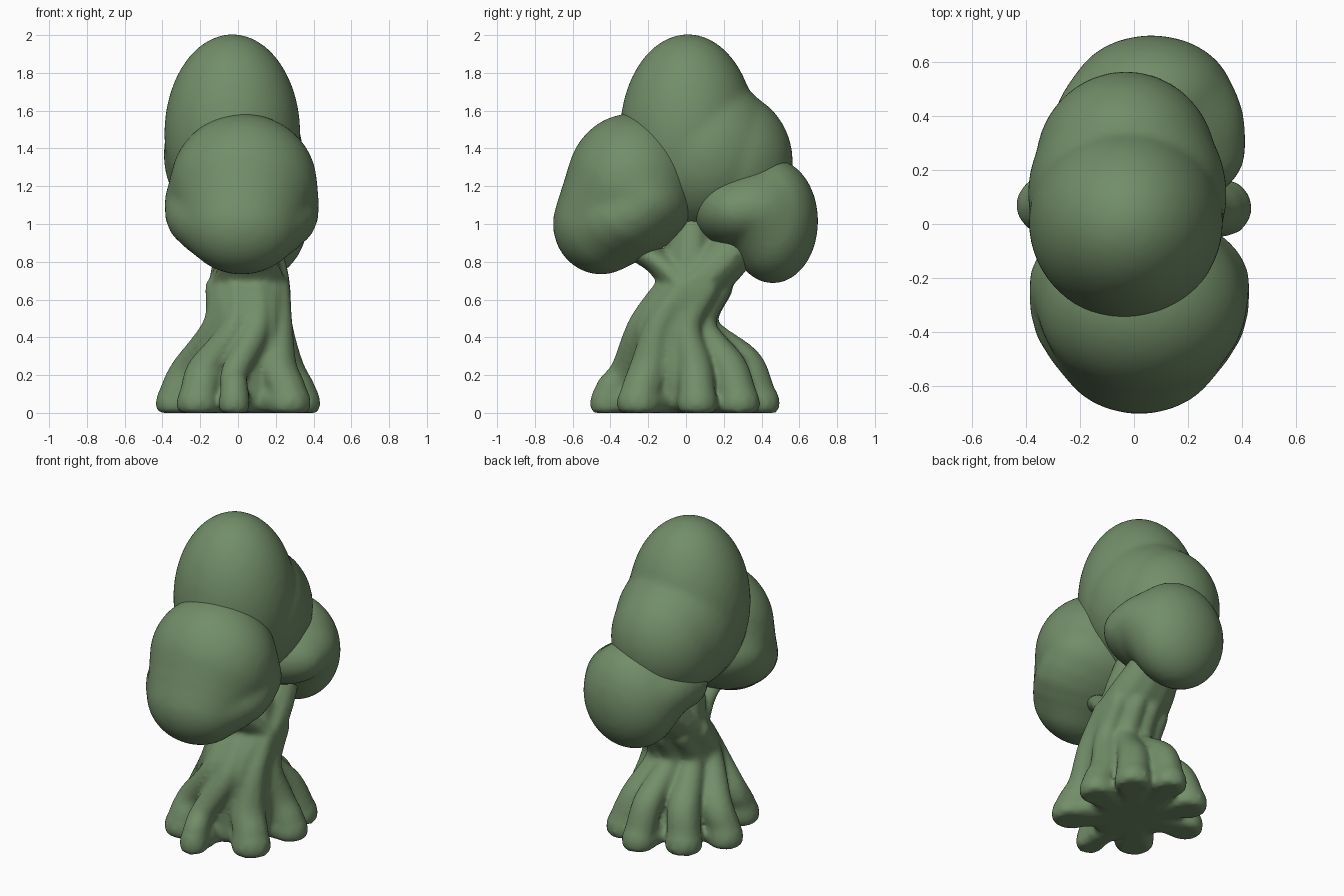
import bpy, bmesh
from mathutils import Vector, Matrix

green = bpy.data.materials.new("leaf_green")
green.diffuse_color = (0.17, 0.27, 0.14, 1)


def build(name, blobs, voxel, smooth, sub):
    """Fuse (centre, radii) ellipsoids into one soft skin."""
    bm = bmesh.new()
    for c, r in blobs:
        m = Matrix.Translation(c) @ Matrix.Diagonal((*r, 1))
        bmesh.ops.create_icosphere(bm, subdivisions=sub, radius=1, matrix=m)
    for v in bm.verts:
        v.co.z = max(v.co.z, 0)
    me = bpy.data.meshes.new(name)
    bm.to_mesh(me)
    bm.free()
    me.materials.append(green)
    ob = bpy.data.objects.new(name, me)
    bpy.context.collection.objects.link(ob)
    rm = ob.modifiers.new("fuse", 'REMESH')
    rm.mode = 'VOXEL'
    rm.voxel_size = voxel
    rm.use_smooth_shade = True
    sm = ob.modifiers.new("soften", 'SMOOTH')
    sm.factor = 0.5
    sm.iterations = smooth
    return ob


def limb(points, steps=7):
    """Ellipsoids along a smooth path of (x, y, z, rx, ry, rz)."""
    p = [Vector(q) for q in points]
    p = [p[0]] + p + [p[-1]]
    out = []
    for i in range(1, len(p) - 2):
        a, b, c, d = p[i - 1:i + 3]
        for k in range(steps + 1):
            t = k / steps
            q = 0.5 * (2 * b + (c - a) * t + (2 * a - 5 * b + 4 * c - d) * t * t
                       + (3 * b - a - 3 * c + d) * t ** 3)
            out.append((q[:3], q[3:]))
    return out


# foliage clusters
build("crown_foliage", [((-0.03, 0.01, 1.475), (0.36, 0.36, 0.53)),
                        ((-0.025, 0.11, 1.37), (0.368, 0.39, 0.41)),
                        ((-0.03, 0.22, 1.33), (0.335, 0.345, 0.375))], 0.02, 8, 5)
inner = (0.02, -0.225, 1.12, 0.41, 0.275, 0.25)
upper = (0.03, -0.29, 1.205, 0.39, 0.345, 0.38)
middle = (0.02, -0.33, 1.03, 0.4, 0.29, 0.225)
lower = (0.02, -0.45, 1.0, 0.31, 0.255, 0.268)
front = limb([inner, upper], 3) + limb([inner, middle, lower], 3) + limb([upper, lower], 4)
build("front_foliage", front, 0.02, 10, 4)
build("back_foliage", limb([(0.05, 0.28, 1.07, 0.365, 0.245, 0.205),
                            (0.055, 0.37, 1.075, 0.355, 0.26, 0.23),
                            (0.065, 0.46, 1.015, 0.305, 0.24, 0.33)], 5), 0.02, 8, 4)

# trunk and boughs
wood = limb([(0.01, 0, 0.05, 0.27, 0.3, 0.08), (0.02, -0.01, 0.2, 0.285, 0.29, 0.1),
             (0.05, -0.07, 0.38, 0.24, 0.235, 0.1), (0.06, -0.07, 0.5, 0.225, 0.22, 0.1),
             (0.06, 0.01, 0.64, 0.23, 0.2, 0.1), (0.06, 0.15, 0.77, 0.21, 0.17, 0.1),
             (0.06, 0.3, 0.92, 0.16, 0.14, 0.1)])
wood += limb([(0.06, 0.02, 0.65, 0.2, 0.15, 0.1), (0.04, 0.02, 0.82, 0.18, 0.14, 0.1),
              (0, 0.04, 1.05, 0.14, 0.11, 0.1)])
wood += limb([(0.06, -0.03, 0.7, 0.2, 0.12, 0.08), (0.05, -0.15, 0.80, 0.16, 0.08, 0.07),
              (0.02, -0.28, 0.88, 0.12, 0.07, 0.07)])

# root feet: foot x, y, radius, knee height
feet = [(-0.02, -0.425, 0.085, 0.22), (0.27, -0.25, 0.12, 0.25), (0.33, 0.06, 0.11, 0.24),
        (0.24, 0.28, 0.115, 0.26), (0.06, 0.395, 0.105, 0.28), (-0.18, 0.28, 0.115, 0.26),
        (-0.33, 0.07, 0.11, 0.24), (-0.21, -0.25, 0.12, 0.24)]
axis = Vector((0.06, -0.07, 0.46))
for x, y, r, h in feet:
    d = Vector((x, y, 0)).normalized()
    tw = Vector((-d.y, d.x, 0))
    up = axis + Vector((d.x * 0.17, d.y * 0.165, 0)) + tw * 0.05
    top = Vector((0.06, 0.04, 0.66)) + Vector((d.x * 0.17, d.y * 0.145, 0)) + tw * 0.05
    wood += limb([(x * .4, y * .4, 0.08, r, r, 0.1), (x, y, 0.06, r, r, 0.1)], 5)
    wood += limb([(x, y, 0.04, r, r, 0.08), (x * .95, y * .95, 0.12, r * .92, r * .92, 0.09),
                  (x * .78, y * .78, h, r * .88, r * .88, 0.08),
                  (*up, 0.075, 0.075, 0.08), (*top, 0.06, 0.06, 0.07)])
build("trunk_and_roots", wood, 0.014, 10, 2)
